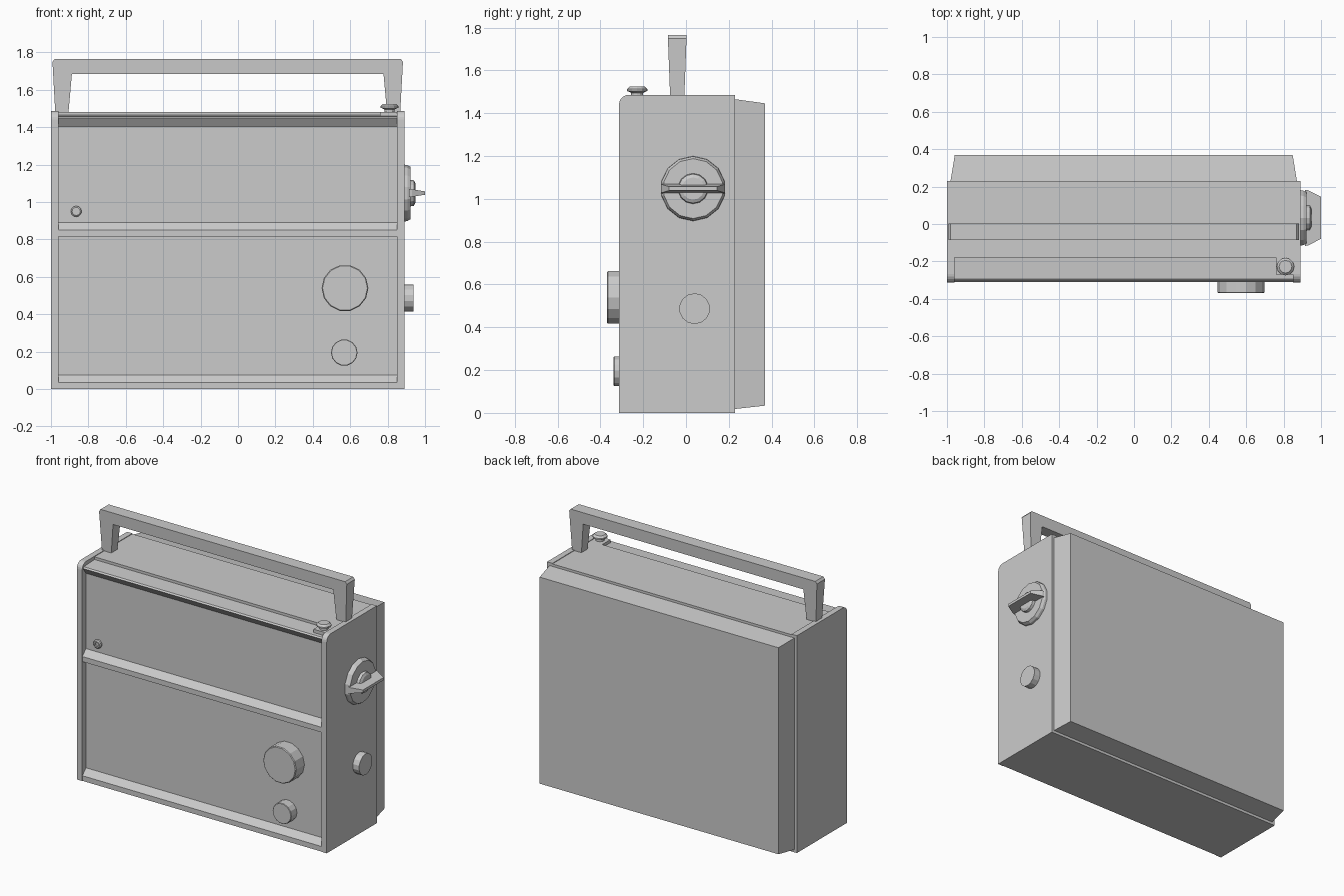
import bpy, bmesh, math
from mathutils import Vector, Matrix

if "Cube" in bpy.data.objects:
    bpy.data.objects.remove(bpy.data.objects["Cube"])

CX = -0.055  # the case is symmetric about this x


def finish(name, bm):
    bmesh.ops.recalc_face_normals(bm, faces=bm.faces)
    me = bpy.data.meshes.new(name)
    bm.to_mesh(me)
    bm.free()
    ob = bpy.data.objects.new(name, me)
    bpy.context.collection.objects.link(ob)
    return ob


def loft(name, rings):
    """Closed solid through rings of equal point count."""
    bm = bmesh.new()
    vs = [[bm.verts.new(p) for p in ring] for ring in rings]
    n = len(vs[0])
    for a, b in zip(vs, vs[1:]):
        for i in range(n):
            j = (i + 1) % n
            bm.faces.new((a[i], a[j], b[j], b[i]))
    bm.faces.new(vs[0])
    bm.faces.new(vs[-1])
    return finish(name, bm)


def extrude_x(name, prof, x0, x1):
    return loft(name, [[(x, y, z) for y, z in prof] for x in (x0, x1)])


def lathe(name, prof, origin, axis, sides=14):
    """Turned part: prof is (radius, distance along axis)."""
    rot = Vector((0, 0, 1)).rotation_difference(Vector(axis)).to_matrix()
    rings = []
    for r, h in prof:
        ring = []
        for i in range(sides):
            a = 2 * math.pi * i / sides
            ring.append(rot @ Vector((r * math.cos(a), r * math.sin(a), h)) + Vector(origin))
        rings.append(ring)
    return loft(name, rings)


# Case body with recessed front panels and sloped ledges
extrude_x("case_body", [
    (-0.31, 0), (-0.31, 0.035), (-0.272, 0.075), (-0.272, 0.815),
    (-0.31, 0.815), (-0.31, 0.85), (-0.272, 0.89), (-0.272, 1.405),
    (-0.305, 1.45), (-0.295, 1.458), (-0.18, 1.464), (-0.18, 1.482),
    (0.23, 1.482), (0.23, 0)], -0.962, 0.852)

# Side plates with rounded front top corner
R = 0.045
corner = [(-0.313 + R - R * math.cos(a), 1.486 - R + R * math.sin(a))
          for a in [math.radians(18 * i) for i in range(6)]]
plate = [(-0.313, 0)] + corner + [(0.23, 1.486), (0.23, 0)]
extrude_x("side_plate_left", plate, -1.0, -0.96)
extrude_x("side_plate_right", plate, 0.85, 0.89)

# Tapered back cover
loft("back_cover", [
    [(CX + sx * hx, y, z) for sx, z in ((-1, z0), (1, z0), (1, z1), (-1, z1))]
    for hx, y, z0, z1 in ((0.927, 0.225, 0.018, 1.466), (0.903, 0.37, 0.034, 1.446))])

# Raised pad carrying the push button
extrude_x("button_pad", [(-0.27, 1.455), (-0.27, 1.482), (-0.18, 1.482), (-0.18, 1.455)], 0.76, 0.852)
lathe("push_button", [(0.028, 0), (0.028, 0.015), (0.047, 0.024), (0.047, 0.033), (0.034, 0.045)],
      (0.81, -0.228, 1.48), (0, 0, 1), 12)

# Carrying handle, narrower towards its feet
half = [(0.922, 1.475), (0.937, 1.75), (0.925, 1.765)]
inner = [(0.833, 1.685), (0.852, 1.475)]
outline = half + [(-x, z) for x, z in reversed(half)]
outline += [(-x, z) for x, z in reversed(inner)] + inner
rings = []
for s in (-1, 1):
    rings.append([(CX + x, -0.041 + s * (0.033 + 0.011 * (z - 1.475) / 0.29), z) for x, z in outline])
loft("carry_handle", rings)

# Front knobs and indicator
lathe("tuning_knob", [(0.125, 0), (0.125, 0.088), (0.12, 0.093)], (0.572, -0.277, 0.54), (0, -1, 0))
lathe("small_knob", [(0.071, 0), (0.071, 0.06), (0.068, 0.063)], (0.568, -0.275, 0.195), (0, -1, 0))
lathe("indicator_ring", [(0.029, 0), (0.029, 0.012), (0.022, 0.018), (0.013, 0.018), (0.013, 0.01)],
      (-0.865, -0.274, 0.95), (0, -1, 0), 12)

# Side knob
lathe("side_knob", [(0.072, 0), (0.072, 0.053)], (0.885, 0.04, 0.487), (1, 0, 0))

# Side dial with hub and grip bar
lathe("dial_base", [(0.152, 0), (0.15, 0.02), (0.14, 0.037)], (0.885, 0.033, 1.048), (1, 0, 0))
lathe("dial_hub", [(0.072, 0), (0.068, 0.022), (0.052, 0.03)], (0.918, 0.033, 1.048), (1, 0, 0))
loft("dial_grip", [
    [(x, 0.033 + sy * hy, 1.048 + sz * hz) for sy, sz in ((-1, -1), (1, -1), (1, 1), (-1, 1))]
    for x, hy, hz in ((0.915, 0.15, 0.022), (0.93, 0.148, 0.02), (1.0, 0.112, 0.009))])
